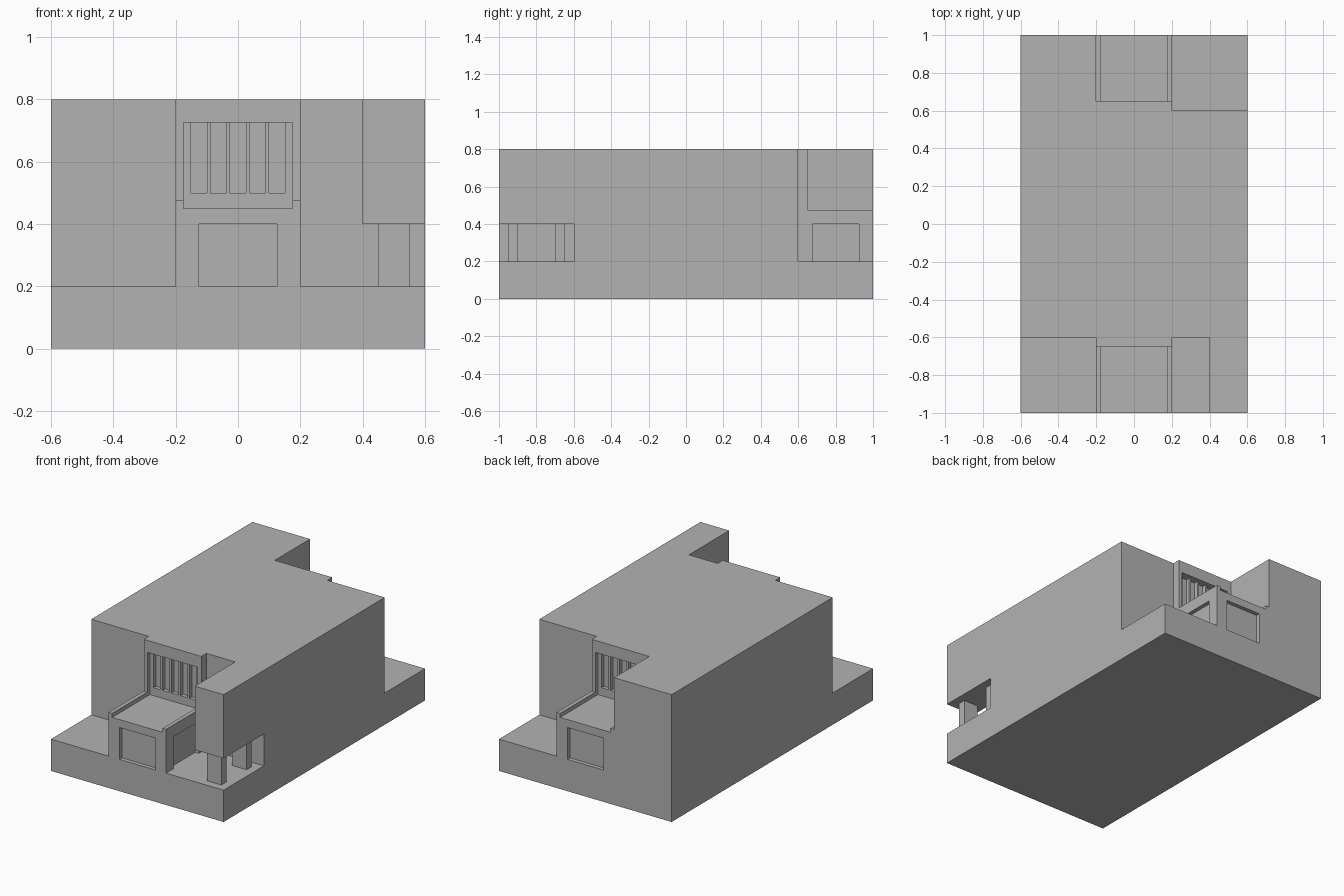
import bpy

cube = bpy.data.objects.get("Cube")
if cube:
    bpy.data.objects.remove(cube, do_unlink=True)

grey = bpy.data.materials.new("plain_grey")
grey.use_nodes = True
grey.diffuse_color = (0.45, 0.45, 0.45, 1)
grey.node_tree.nodes["Principled BSDF"].inputs["Base Color"].default_value = grey.diffuse_color


def box(name, x, y, z):
    """Axis-aligned box from (min, max) pairs."""
    x, y, z = sorted(x), sorted(y), sorted(z)
    corners = [(a, b, c) for a in x for b in y for c in z]
    faces = [(0, 1, 3, 2), (4, 6, 7, 5), (0, 4, 5, 1),
             (2, 3, 7, 6), (0, 2, 6, 4), (1, 5, 7, 3)]
    mesh = bpy.data.meshes.new(name)
    mesh.from_pydata(corners, [], faces)
    mesh.materials.append(grey)
    obj = bpy.data.objects.new(name, mesh)
    bpy.context.collection.objects.link(obj)
    return obj


W, L, H = 0.6, 1.0, 0.8      # half width, half length, height
FLOOR, OUT = 0.2, 0.1        # plinth height, cutter overshoot
house = box("house_body", (-W, W), (-L, L), (0, H))


def carve(x, y, z):
    """Cut a box-shaped void out of the house."""
    cutter = box("cutter", x, y, z)
    cutter.hide_render = True
    mod = house.modifiers.new("carve", "BOOLEAN")
    mod.operation = "DIFFERENCE"
    mod.solver = "EXACT"
    mod.object = cutter
    bpy.context.view_layer.objects.active = house
    bpy.ops.object.modifier_apply(modifier=mod.name)
    bpy.data.objects.remove(cutter, do_unlink=True)


# Corner yards, and the patio passing under the front overhang
carve((-W - OUT, -0.2), (-L - OUT, -0.6), (FLOOR, H + OUT))
carve((0.2, 0.4), (-L - OUT, -0.6), (FLOOR, H + OUT))
carve((0.3, W + OUT), (-L - OUT, -0.6), (FLOOR, 0.4))
carve((0.2, W + OUT), (0.6, L + OUT), (FLOOR, H + OUT))

# The same bay at the front and the back
for s in (-1, 1):
    end = s * (L + OUT)
    # Balcony above the bay, with low side parapets
    carve((-0.2, 0.2), (s * 0.65, end), (0.475, H + OUT))
    carve((-0.175, 0.175), (s * 0.65, end), (0.45, 0.6))
    # Recessed balcony window and its slots
    carve((-0.175, 0.175), (s * 0.625, s * 0.7), (0.45, 0.725))
    for i in range(-2, 3):
        c = i * 0.0625
        carve((c - 0.025, c + 0.025), (s * 0.6, s * 0.64), (0.5, 0.725))
    # Ground floor windows on the exposed bay walls
    carve((-0.125, 0.125), (s * 0.975, end), (FLOOR, 0.4))
    carve((0.175, 0.25), (s * 0.675, s * 0.925), (FLOOR, 0.4))
carve((-0.25, -0.175), (-0.925, -0.675), (FLOOR, 0.4))

# Posts holding up the overhang
for name, y in (("front_post", -0.95), ("rear_post", -0.7)):
    box(name, (0.45, 0.55), (y, y + 0.05), (FLOOR, 0.4))
